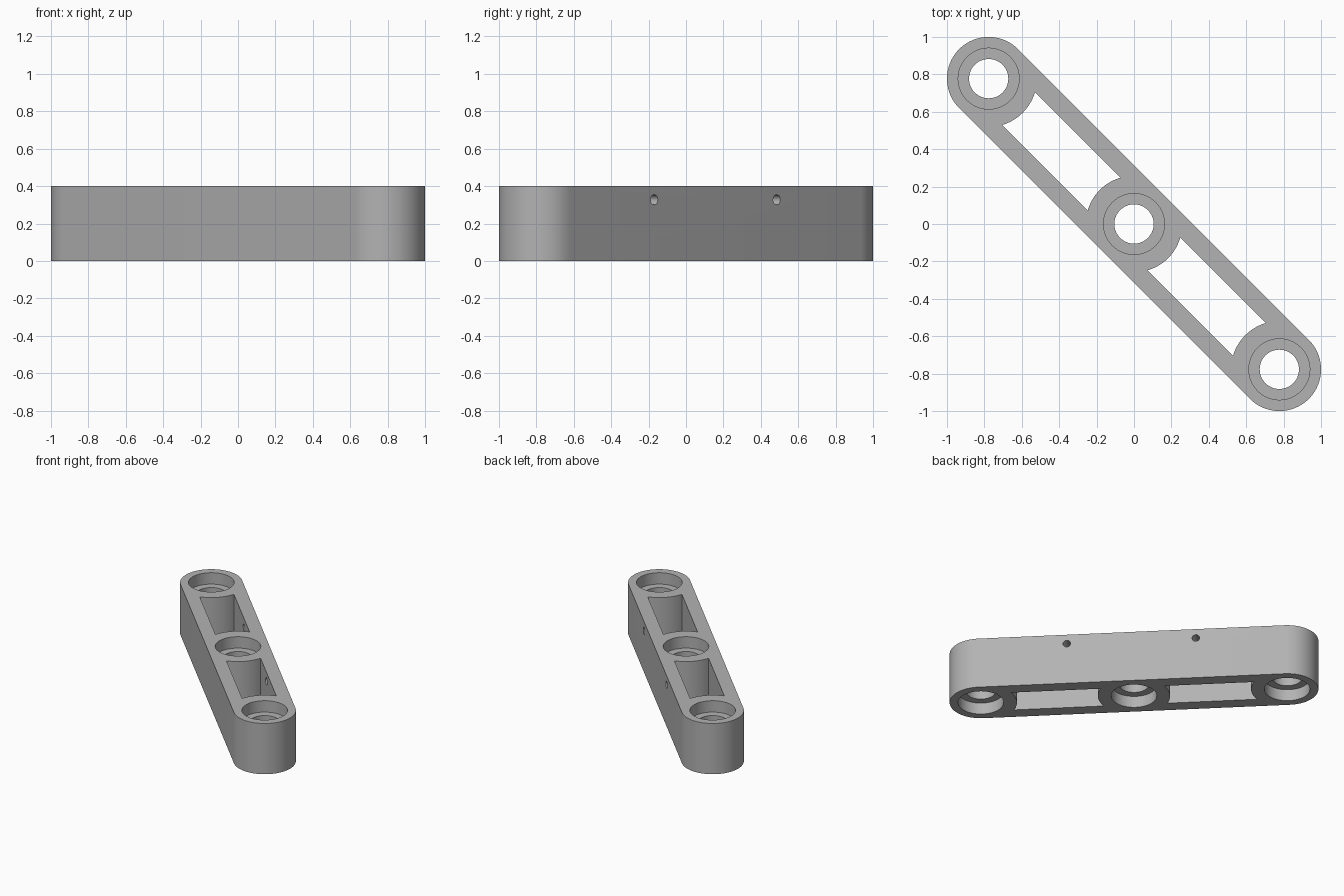
import bpy, bmesh, math
from mathutils import Matrix, Vector

cube = bpy.data.objects.get("Cube")
if cube:
    bpy.data.objects.remove(cube, do_unlink=True)

HEIGHT = 0.4
END = 1.099           # eye spacing along the bar
RADIUS = 0.223        # rounded end radius
BOSS = 0.258          # wall radius around each eye inside the pockets
POCKET = 0.124        # pocket half width
BORE, RECESS, DEPTH = 0.105, 0.163, 0.09
PIN, PIN_U, PIN_Z = 0.027, 0.463, 0.327

grey = bpy.data.materials.new("plain_grey")
grey.use_nodes = True
grey.diffuse_color = (0.45, 0.45, 0.45, 1)
grey.node_tree.nodes["Principled BSDF"].inputs["Base Color"].default_value = grey.diffuse_color


def arc(cx, radius, start, end, steps):
    angles = [start + (end - start) * i / steps for i in range(steps + 1)]
    return [(cx + radius * math.cos(a), radius * math.sin(a)) for a in angles]


def prism(name, outline, z0, z1):
    """Extrude a flat outline between two heights."""
    bm = bmesh.new()
    face = bm.faces.new([bm.verts.new((x, y, z0)) for x, y in outline])
    top = bmesh.ops.extrude_face_region(bm, geom=[face])["geom"]
    bmesh.ops.translate(bm, vec=(0, 0, z1 - z0),
                        verts=[v for v in top if isinstance(v, bmesh.types.BMVert)])
    bmesh.ops.recalc_face_normals(bm, faces=bm.faces)
    mesh = bpy.data.meshes.new(name)
    bm.to_mesh(mesh)
    bm.free()
    obj = bpy.data.objects.new(name, mesh)
    bpy.context.collection.objects.link(obj)
    return obj


def disc(name, cx, radius, z0, z1, steps=64):
    return prism(name, arc(cx, radius, 0, math.tau, steps)[:-1], z0, z1)


# Bar with rounded ends, built along x
half = math.pi / 2
bar = prism("link_bar", arc(END, RADIUS, -half, half, 40)
            + arc(-END, RADIUS, half, 3 * half, 40), 0, HEIGHT)
bar.data.materials.append(grey)

cutters = []
# Stepped eyes, recessed from both faces
for u in (-END, 0, END):
    cutters += [disc("bore_cutter", u, BORE, -0.1, HEIGHT + 0.1),
                disc("lower_recess_cutter", u, RECESS, -0.1, DEPTH),
                disc("upper_recess_cutter", u, RECESS, HEIGHT - DEPTH, HEIGHT + 0.1)]

# Through pockets with ends curved around the eyes, and pin holes in one wall
sweep = math.asin(POCKET / BOSS)
for side in (-1, 1):
    left, right = sorted((0, side * END))
    cutters.append(prism("pocket_cutter", arc(left, BOSS, sweep, -sweep, 20)
                         + arc(right, BOSS, math.pi + sweep, math.pi - sweep, 20),
                         -0.1, HEIGHT + 0.1))
    pin = disc("pin_hole_cutter", 0, PIN, 0, 0.25, 24)
    pin.data.transform(Matrix.Translation((side * PIN_U, 0.28, PIN_Z))
                       @ Matrix.Rotation(half, 4, "X"))
    cutters.append(pin)

for cutter in cutters:
    cutter.hide_render = True
    mod = bar.modifiers.new(cutter.name, "BOOLEAN")
    mod.operation, mod.solver, mod.object = "DIFFERENCE", "EXACT", cutter

bpy.context.view_layer.objects.active = bar
bar.select_set(True)
for mod in list(bar.modifiers):
    bpy.ops.object.modifier_apply(modifier=mod.name)
for cutter in cutters:
    bpy.data.objects.remove(cutter, do_unlink=True)

# Turn the bar onto its diagonal
bar.data.transform(Matrix.Rotation(-math.pi / 4, 4, "Z"))
bpy.ops.object.select_all(action="DESELECT")
bar.select_set(True)
bpy.ops.object.shade_smooth_by_angle(angle=math.radians(30))
